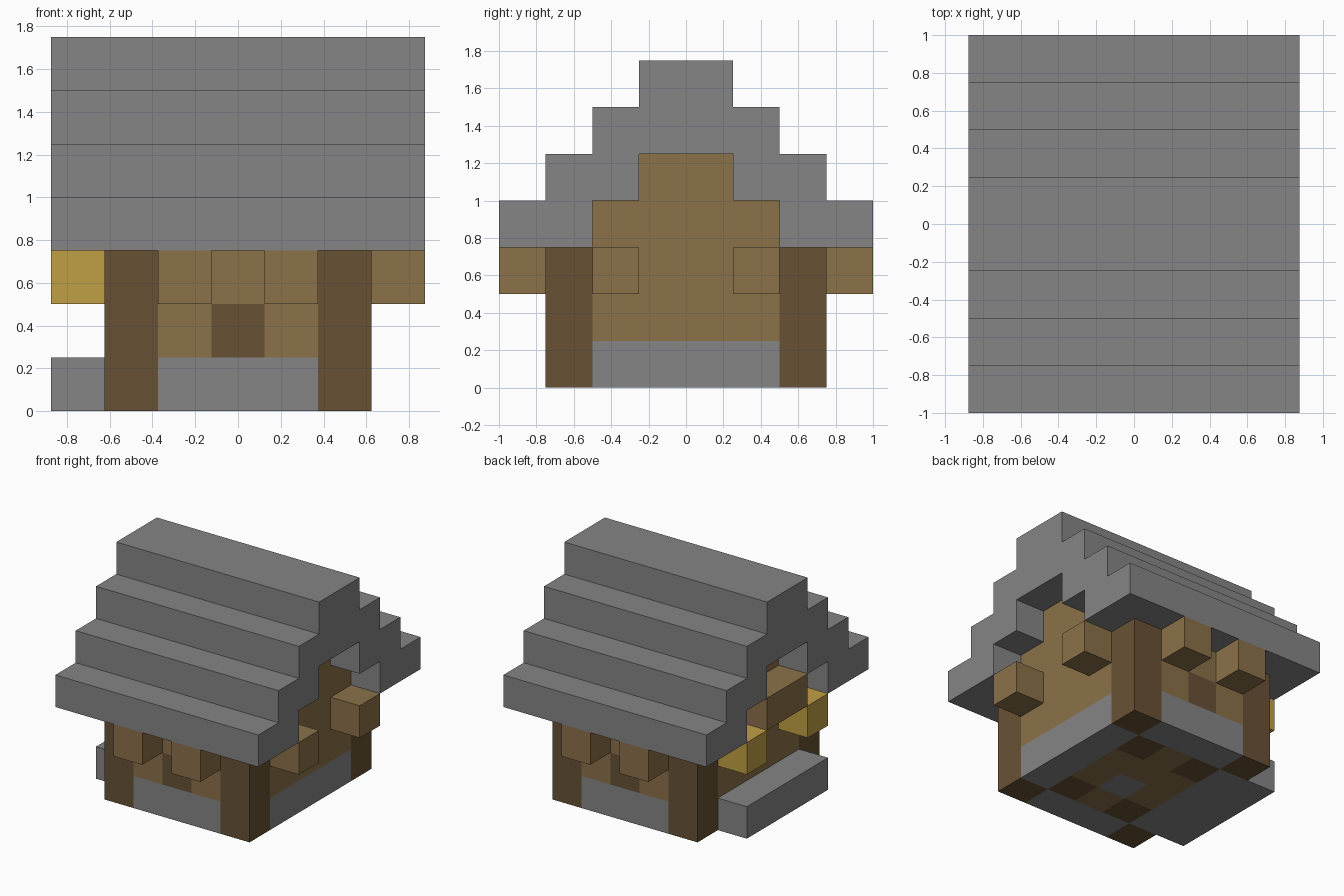
import bpy, bmesh
from mathutils import Matrix

cube = bpy.data.objects.get("Cube")
if cube:
    bpy.data.objects.remove(cube, do_unlink=True)

U = 0.25  # edge of one building block


def material(name, rgb):
    m = bpy.data.materials.new(name)
    m.use_nodes = True
    m.diffuse_color = (*rgb, 1)
    m.node_tree.nodes["Principled BSDF"].inputs["Base Color"].default_value = (*rgb, 1)
    return m


STONE = material("stone grey", (0.235, 0.235, 0.235))
PLANK = material("plank brown", (0.260, 0.168, 0.068))
LOG = material("dark log brown", (0.138, 0.083, 0.035))
LAMP = material("lamp yellow", (0.53, 0.345, 0.058))


def finish(name, bm, *mats):
    me = bpy.data.meshes.new(name)
    bm.to_mesh(me)
    bm.free()
    for m in mats:
        me.materials.append(m)
    ob = bpy.data.objects.new(name, me)
    bpy.context.collection.objects.link(ob)
    return ob


def box(name, mat, x, y, z):
    """Box spanning the (low, high) ranges, given in blocks."""
    bm = bmesh.new()
    bmesh.ops.create_cube(bm, size=1)
    spans = (x, y, z)
    for v in bm.verts:
        v.co = [U * (s[0] if c < 0 else s[1]) for c, s in zip(v.co, spans)]
    return finish(name, bm, mat)


def prism(name, mat, half, x):
    """Extrude a mirrored y-z outline (right half given) along x."""
    outline = half + [(-y, z) for y, z in reversed(half)]
    bm = bmesh.new()
    face = bm.faces.new([bm.verts.new((x[0] * U, y * U, z * U)) for y, z in outline])
    ext = bmesh.ops.extrude_face_region(bm, geom=[face])
    moved = [g for g in ext["geom"] if isinstance(g, bmesh.types.BMVert)]
    bmesh.ops.translate(bm, vec=((x[1] - x[0]) * U, 0, 0), verts=moved)
    bmesh.ops.recalc_face_normals(bm, faces=bm.faces)
    return finish(name, bm, mat)


def span(sign, a, b):
    return (a, b) if sign > 0 else (-b, -a)


# Stepped roof, hollow underneath
steps = [(2 - i, 5 - i) for i in range(2)]
roof = [(1, 5), (1, 4), (2, 4), (2, 3), (4, 3)]
for level in range(4, 8):
    roof.append((8 - level, level))
    if level < 7:
        roof.append((7 - level, level))
prism("roof", STONE, roof, (-3.5, 3.5))

for s, side in ((1, "left"), (-1, "right")):
    # Side foundation and stepped gable wall
    box(side + "_foundation", STONE, span(s, 1.5, 2.5), (-2, 2), (0, 1))
    gable = [(2, 1), (2, 4), (1, 4), (1, 5)]
    prism(side + "_gable_wall", PLANK, gable, span(s, 1.5, 2.5))

    # Blocks jutting from the side walls: beams on one side, lamps on the other
    for t, end in ((-1, "front"), (1, "back")):
        kind, mat = ("beam", PLANK) if s > 0 else ("lamp", LAMP)
        box(f"{side}_{end}_{kind}", mat, span(s, 2.5, 3.5), span(t, 1, 2), (2, 3))
        # Corner posts
        box(f"{end}_{side}_post", LOG, span(s, 1.5, 2.5), span(t, 2, 3), (0, 3))
        # Wall beside each door and beam end under the eaves
        box(f"{end}_{side}_wall", PLANK, span(s, 0.5, 1.5), span(t, 2, 3), (1, 3))
        box(f"{end}_{side}_beam", PLANK, span(s, 0.5, 1.5), span(t, 3, 4), (2, 3))

for t, end in ((-1, "front"), (1, "back")):
    # Front and back foundation, door and lintel
    box(end + "_foundation", STONE, (-1.5, 1.5), span(t, 2, 3), (0, 1))
    box(end + "_door", LOG, (-0.5, 0.5), span(t, 2, 3), (1, 2))
    box(end + "_lintel", PLANK, (-0.5, 0.5), span(t, 2, 3), (2, 3))

# Porch step and the hood above the lamps
box("porch_step", STONE, (-3.5, -2.5), (-2, 2), (0, 1))
box("porch_hood", PLANK, (-3.5, -2.5), (-1, 1), (3, 4))

# Floor of planks with log corners and one hearth stone
bm = bmesh.new()
bmesh.ops.create_grid(bm, x_segments=3, y_segments=4, size=1,
                      matrix=Matrix.Diagonal((1.5 * U, 2 * U, 1, 1)))
for f in bm.faces:
    c = f.calc_center_median() / U
    if abs(c.x) > 0.9 and abs(c.y) > 1:
        f.material_index = 1
    elif abs(c.x) < 0.1 and -1 < c.y < 0:
        f.material_index = 2
bmesh.ops.reverse_faces(bm, faces=bm.faces)
finish("floor", bm, PLANK, LOG, STONE)
